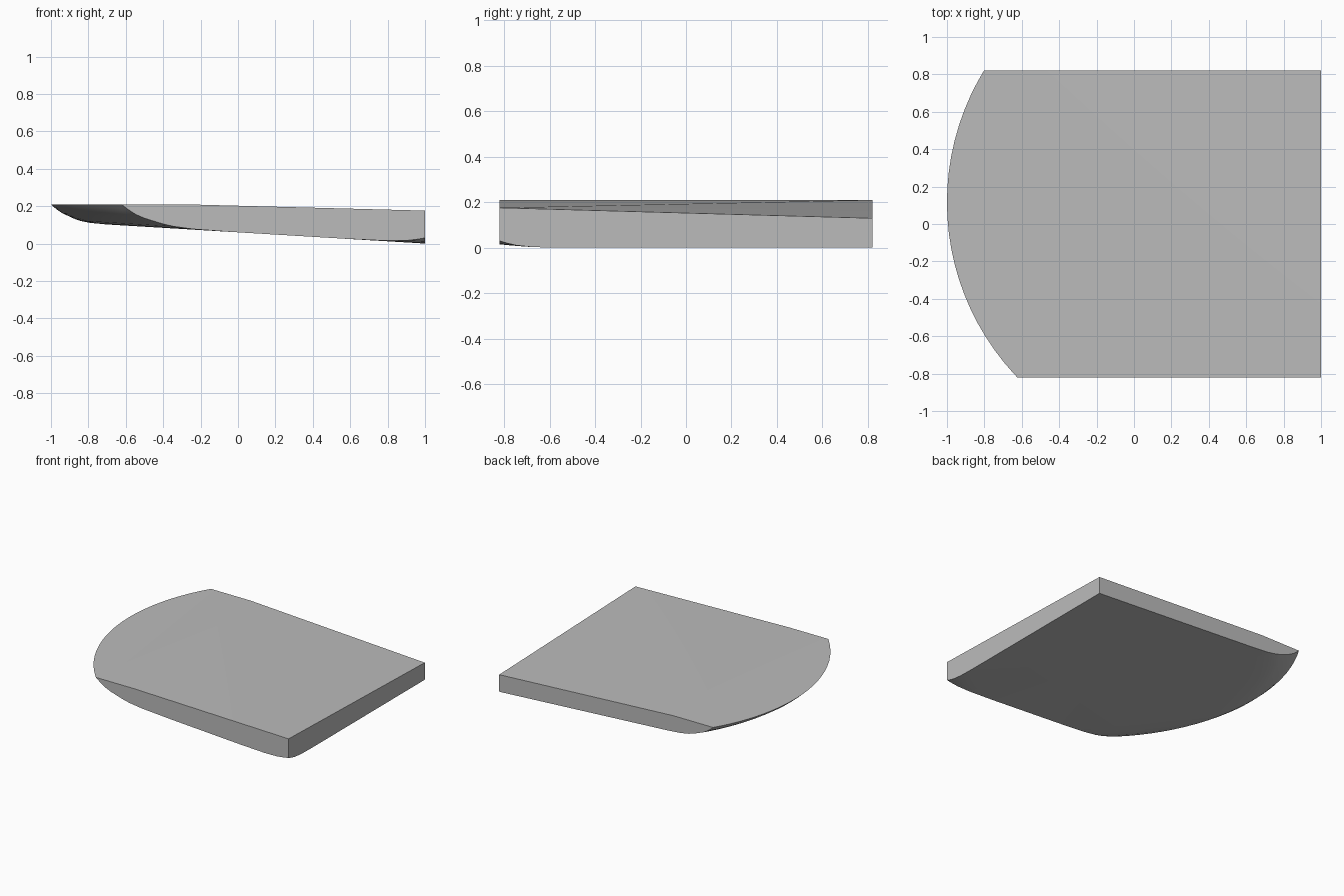
import bpy, bmesh, math
from mathutils import Vector

cube = bpy.data.objects.get("Cube")
if cube:
    bpy.data.objects.remove(cube, do_unlink=True)

# Plain grey material
grey = bpy.data.materials.new("grey")
grey.use_nodes = True
colour = (0.5, 0.5, 0.5, 1)
grey.diffuse_color = colour
grey.node_tree.nodes["Principled BSDF"].inputs["Base Color"].default_value = colour

# Shallow round dish, turned from a profile of (radius, height)
CENTRE = Vector((0.28, 0.116, 0))
SLOPE = 0.06
PROFILE = [(0, 0), (0.98, 0), (1.07, 0.003), (1.125, 0.011), (1.155, 0.02),
           (1.185, 0.032), (1.22, 0.046), (1.25, 0.064), (1.28, 0.09),
           (1.302, 0.113), (1.4, 0.23), (1.4, 0.4), (0, 0.4)]
bm = bmesh.new()
verts = [bm.verts.new(CENTRE + Vector((r, 0, h))) for r, h in PROFILE]
edges = [bm.edges.new(pair) for pair in zip(verts, verts[1:])]
bmesh.ops.spin(bm, geom=verts + edges, cent=CENTRE, axis=(0, 0, 1),
               angle=math.tau, steps=96)
bmesh.ops.remove_doubles(bm, verts=bm.verts, dist=0.0005)

# Underside falls gently towards +x
for v in bm.verts:
    v.co.z += SLOPE * (1 - v.co.x)


def trim(point, normal):
    """Cut away everything beyond a plane and cap the opening."""
    geom = bm.verts[:] + bm.edges[:] + bm.faces[:]
    cut = bmesh.ops.bisect_plane(bm, geom=geom, dist=1e-5, plane_co=point,
                                 plane_no=normal, clear_outer=True)
    rim = [e for e in cut["geom_cut"]
           if isinstance(e, bmesh.types.BMEdge) and e.is_boundary]
    bmesh.ops.edgeloop_fill(bm, edges=rim)


def trim_through(a, b, c):
    """Cut along the upward plane through three points."""
    normal = (b - a).cross(c - a).normalized()
    trim(a, normal if normal.z > 0 else -normal)


# Straight sides
trim((0, -0.82, 0), (0, -1, 0))
trim((0, 0.82, 0), (0, 1, 0))
trim((1, 0, 0), (1, 0, 0))

# Level top with two slightly folded facets
fold_back = Vector((-0.47, 0.82, 0.21))
fold_front = Vector((-0.3, -0.82, 0.21))
corner_front = Vector((1, -0.82, 0.176))
corner_back = Vector((1, 0.82, 0.13))
trim((0, 0, 0.21), (0, 0, 1))
trim_through(fold_back, fold_front, corner_front)
trim_through(fold_back, corner_front, corner_back)

bmesh.ops.recalc_face_normals(bm, faces=bm.faces)
mesh = bpy.data.meshes.new("rounded_slab")
bm.to_mesh(mesh)
bm.free()
mesh.materials.append(grey)
slab = bpy.data.objects.new("rounded_slab", mesh)
bpy.context.collection.objects.link(slab)

# Smooth underside, crisp edges
bpy.ops.object.select_all(action="DESELECT")
slab.select_set(True)
bpy.context.view_layer.objects.active = slab
bpy.ops.object.shade_smooth_by_angle(angle=math.radians(22))
